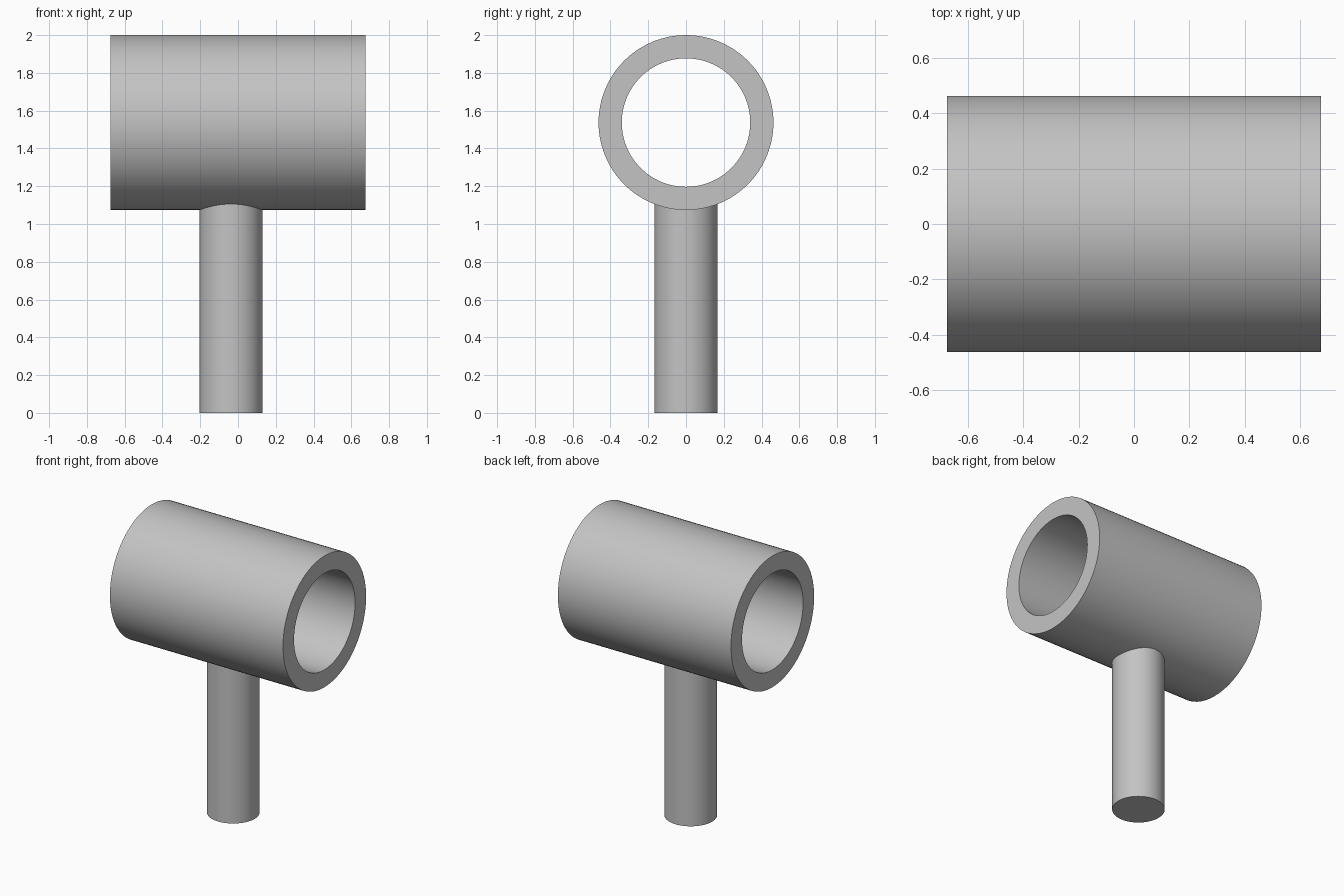
import bpy
import bmesh
from math import pi, radians
from mathutils import Matrix, Vector

SEGMENTS = 96

cube = bpy.data.objects.get("Cube")
if cube:
    bpy.data.objects.remove(cube, do_unlink=True)

# Plain grey finish
grey = bpy.data.materials.new("grey")
grey.use_nodes = True
colour = (0.55, 0.55, 0.55, 1)
grey.diffuse_color = colour
grey.node_tree.nodes["Principled BSDF"].inputs["Base Color"].default_value = colour


def lathe(name, profile, closed, matrix):
    """Spin a (radius, height) profile around z, then place it with matrix."""
    bm = bmesh.new()
    verts = [bm.verts.new((r, 0, h)) for r, h in profile]
    edges = [bm.edges.new(pair) for pair in zip(verts, verts[1:])]
    if closed:
        edges.append(bm.edges.new((verts[-1], verts[0])))
    bmesh.ops.spin(bm, geom=verts + edges, axis=Vector((0, 0, 1)), cent=Vector(),
                   angle=2 * pi, steps=SEGMENTS, use_merge=True)
    bmesh.ops.remove_doubles(bm, verts=bm.verts, dist=0.0001)
    bmesh.ops.recalc_face_normals(bm, faces=bm.faces)
    bm.transform(matrix)
    mesh = bpy.data.meshes.new(name)
    bm.to_mesh(mesh)
    bm.free()
    mesh.materials.append(grey)
    obj = bpy.data.objects.new(name, mesh)
    bpy.context.collection.objects.link(obj)
    bpy.ops.object.select_all(action="DESELECT")
    obj.select_set(True)
    bpy.context.view_layer.objects.active = obj
    bpy.ops.object.shade_smooth_by_angle(angle=radians(30))
    return obj


# Horizontal sleeve, open at both ends
outer, inner, half = 0.463, 0.34, 0.675
lathe("sleeve", [(inner, -half), (outer, -half), (outer, half), (inner, half)], True,
      Matrix.Translation((0, 0, 2 - outer)) @ Matrix.Rotation(pi / 2, 4, "Y"))

# Upright post, its top buried in the sleeve wall
radius, top = 0.168, 1.15
lathe("post", [(0, 0), (radius, 0), (radius, top), (0, top)], False,
      Matrix.Translation((-0.037, 0, 0)))
